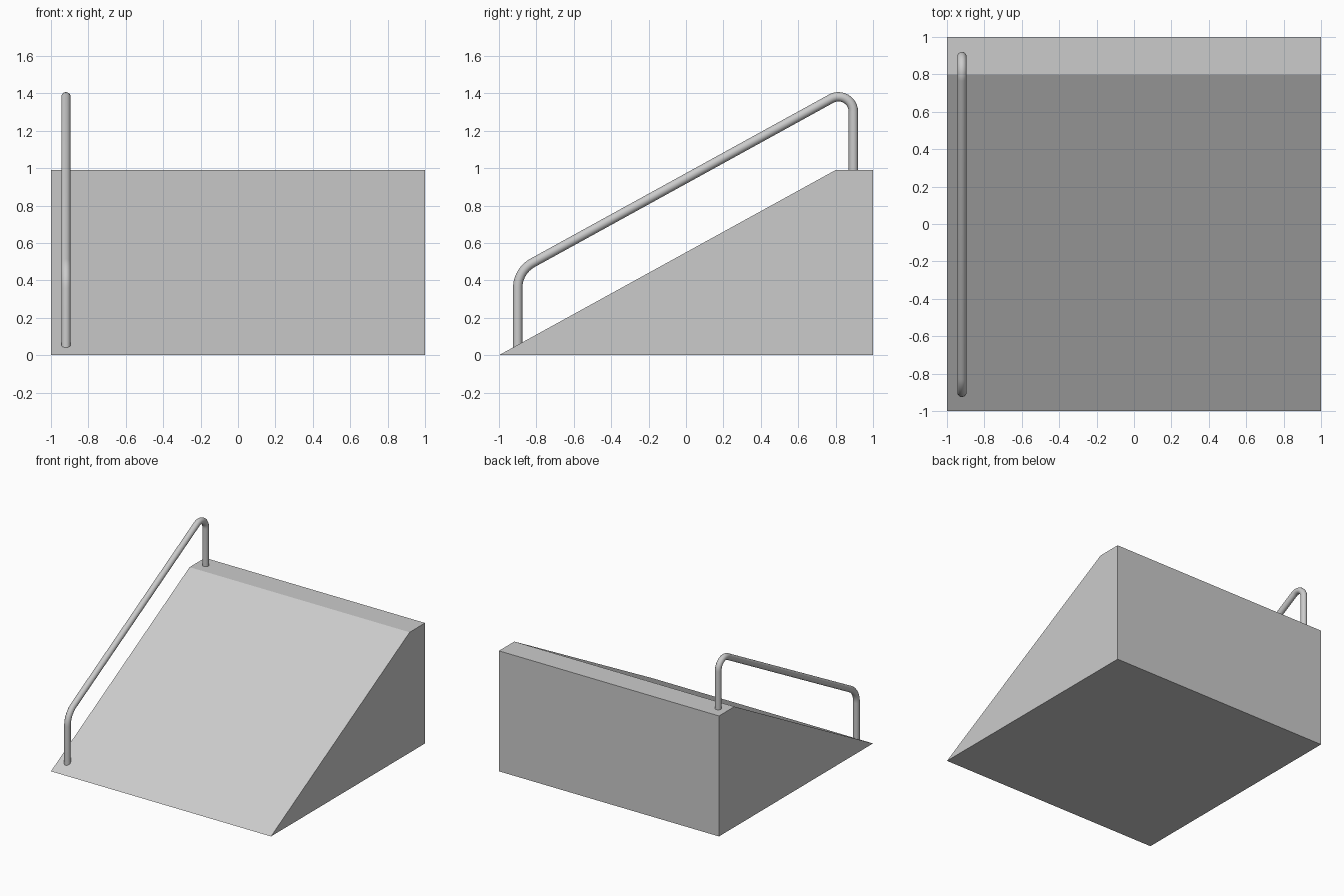
import bpy, bmesh, math
from mathutils import Vector

if "Cube" in bpy.data.objects:
    bpy.data.objects.remove(bpy.data.objects["Cube"])

# Ramp body: side profile extruded across the width
profile = [(-1, 0), (1, 0), (1, 0.99), (0.8, 0.99)]
bm = bmesh.new()
face = bm.faces.new([bm.verts.new((-1, y, z)) for y, z in profile])
ext = bmesh.ops.extrude_face_region(bm, geom=[face])
bmesh.ops.translate(bm, vec=(2, 0, 0),
                    verts=[v for v in ext["geom"] if isinstance(v, bmesh.types.BMVert)])
bmesh.ops.recalc_face_normals(bm, faces=bm.faces)
mesh = bpy.data.meshes.new("ramp")
bm.to_mesh(mesh)
bm.free()
bpy.context.collection.objects.link(bpy.data.objects.new("ramp", mesh))


def fillet(a, corner, b, radius, steps=12):
    """Points of a round bend at a corner between two straight runs."""
    u, v = (a - corner).normalized(), (b - corner).normalized()
    half = u.angle(v) / 2
    centre = corner + (u + v).normalized() * radius / math.sin(half)
    start = (corner + u * radius / math.tan(half) - centre).normalized()
    end = (corner + v * radius / math.tan(half) - centre).normalized()
    return [centre + start.slerp(end, i / steps) * radius for i in range(steps + 1)]


# Handrail: bent tube with a post at each end
x = -0.92
foot, low, high, top = [Vector((x, y, z)) for y, z in
                        [(-0.9, 0.03), (-0.9, 0.45), (0.895, 1.437), (0.895, 0.97)]]
path = [foot] + fillet(foot, low, high, 0.155) + fillet(low, high, top, 0.08) + [top]
curve = bpy.data.curves.new("handrail", "CURVE")
curve.dimensions = "3D"
curve.bevel_depth = 0.025
curve.bevel_resolution = 6
curve.use_fill_caps = True
spline = curve.splines.new("POLY")
spline.points.add(len(path) - 1)
for point, co in zip(spline.points, path):
    point.co = (*co, 1)
rail = bpy.data.objects.new("handrail", curve)
bpy.context.collection.objects.link(rail)
bpy.context.view_layer.objects.active = rail
rail.select_set(True)
bpy.ops.object.convert(target="MESH")
bpy.ops.object.shade_smooth_by_angle(angle=math.radians(40))
